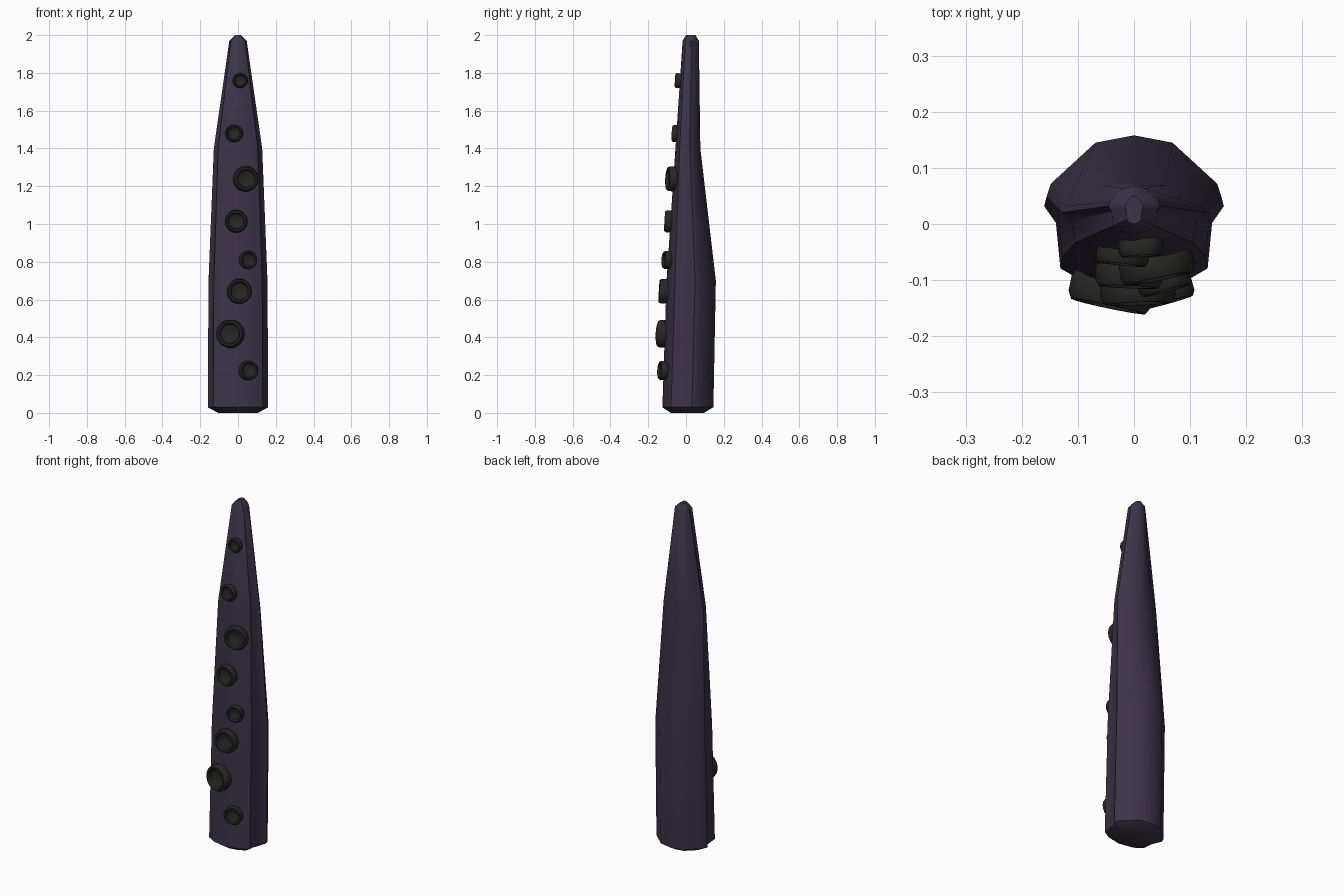
import bpy, bmesh, math
from mathutils import Matrix, Vector

if "Cube" in bpy.data.objects:
    bpy.data.objects.remove(bpy.data.objects["Cube"])


def material(name, rgb):
    m = bpy.data.materials.new(name)
    m.diffuse_color = (*rgb, 1)
    m.use_nodes = True
    m.node_tree.nodes["Principled BSDF"].inputs["Base Color"].default_value = m.diffuse_color
    return m


purple = material("dark purple skin", (0.045, 0.033, 0.065))
charcoal = material("charcoal sucker", (0.02, 0.021, 0.019))


def loft(name, rings, mat, angle):
    """Join equal-sized rings of points into a closed skin with end caps."""
    bm = bmesh.new()
    rows = [[bm.verts.new(p) for p in ring] for ring in rings]
    n = len(rows[0])
    for a, b in zip(rows, rows[1:]):
        for i in range(n):
            j = (i + 1) % n
            bm.faces.new((a[i], a[j], b[j], b[i]))
    bm.faces.new(rows[0][::-1])
    bm.faces.new(rows[-1])
    bmesh.ops.recalc_face_normals(bm, faces=bm.faces)
    me = bpy.data.meshes.new(name)
    bm.to_mesh(me)
    bm.free()
    me.materials.append(mat)
    ob = bpy.data.objects.new(name, me)
    bpy.context.collection.objects.link(ob)
    bpy.ops.object.select_all(action='DESELECT')
    ob.select_set(True)
    bpy.context.view_layer.objects.active = ob
    bpy.ops.object.shade_smooth_by_angle(angle=math.radians(angle))
    return ob


# tentacle cross-section: half outline as (width share, front-to-back share)
half = [(0, 0), (.5, .06), (.82, .17), (.87, .47), (1, .58), (.95, .67), (.44, .95), (0, 1)]
outline = half + [(-x, t) for x, t in half[-2:0:-1]]

# stations up the tentacle: z, half width, front y, back y
stations = [(0.0, .105, -.08, .095), (.03, .16, -.125, .145), (.70, .156, -.103, .158),
            (1.40, .128, -.056, .076), (1.97, .046, -.018, .068), (2.0, .016, .0, .05)]
loft("tentacle",
     [[(x * w, f + t * (b - f), z) for x, t in outline] for z, w, f, b in stations],
     purple, 35)

# suckers down the front: x, z, radius, y of the rim centre
suckers = [(.013, 1.76, .040, -.057), (-.022, 1.48, .047, -.072), (.045, 1.24, .067, -.098),
           (-.010, 1.015, .060, -.112), (.058, .81, .048, -.119), (.008, .645, .067, -.142),
           (-.046, .42, .075, -.147), (.060, .225, .052, -.140)]
# cup profile: radius share, depth behind the rim as share of radius
cup = [(.92, .75), (1, .55), (1, .18), (.9, 0), (.76, 0), (.66, .22), (.35, .36)]
SIDES = 14
for k, (x, z, r, y) in enumerate(suckers, 1):
    turn = Matrix.Translation((x, y, z)) @ Matrix.Rotation(x * 4.5, 4, 'Z') \
        @ Matrix.Rotation(math.radians(-3), 4, 'X')
    rings = []
    for s, d in cup:
        rings.append([turn @ Vector((s * r * math.cos(a), d * r, s * r * math.sin(a)))
                      for a in (math.tau * i / SIDES for i in range(SIDES))])
    loft(f"sucker_{k}", rings, charcoal, 35)
